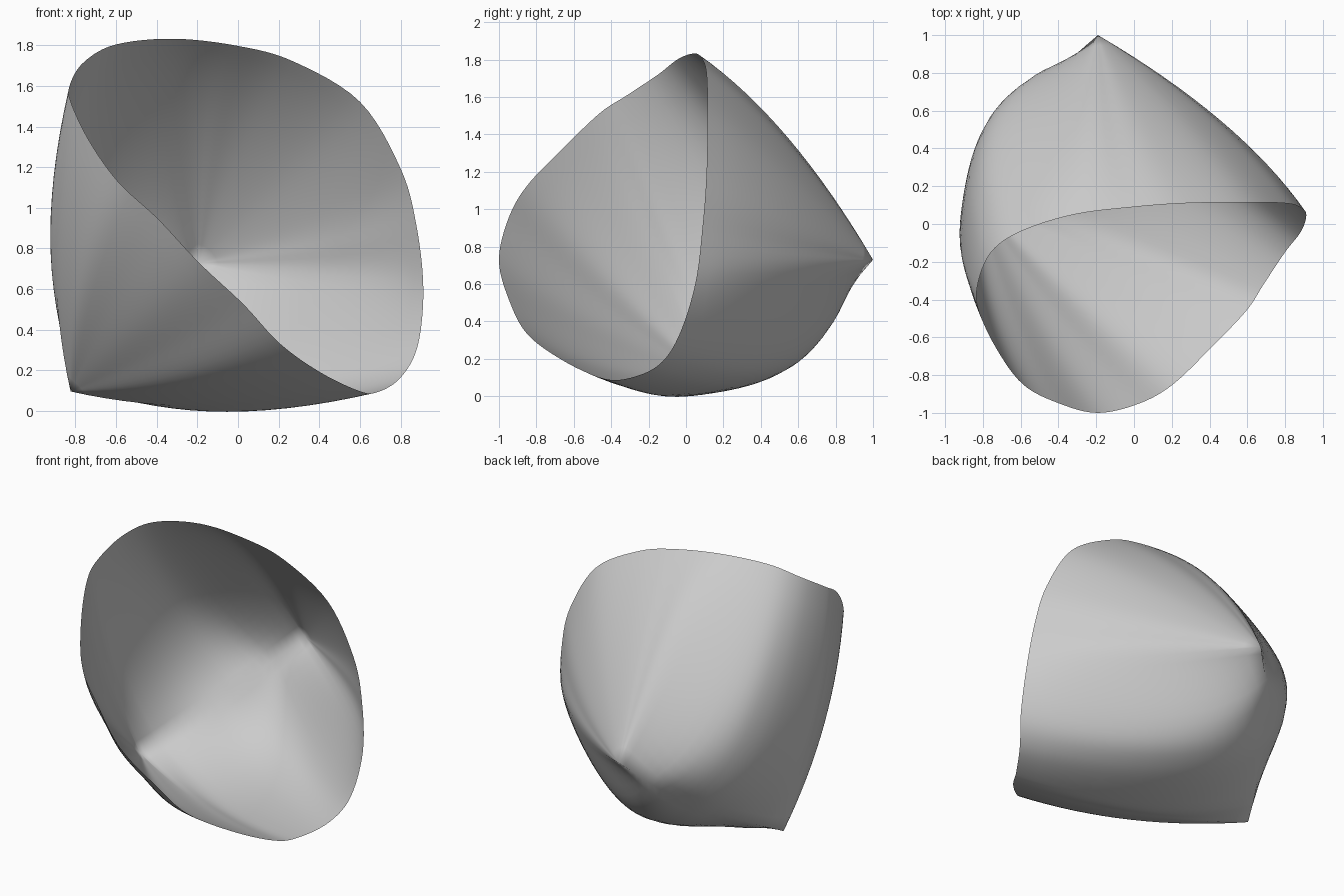
import bpy, bmesh, math
from mathutils import Vector

if "Cube" in bpy.data.objects:
    bpy.data.objects.remove(bpy.data.objects["Cube"])

R2 = math.sqrt(2)
RADIAL, SUB = 16, 6

# Half outlines as (depth along the diagonal mirror plane, y, sideways offset)
RIM = [(-.27, -1, 0), (-.26, -.95, .3), (-.27, -.85, .56), (-.23, -.66, .8),
       (-.16, -.46, 1), (-.1, -.32, 1.07), (.03, -.15, 1.1), (.2, -.04, 1.05),
       (.42, .05, .87), (.62, .09, .62), (.76, .11, .37), (.85, .115, 0)]
BELLY = [(-.75, -.47, 0), (-.75, -.45, .15), (-.76, -.4, .32), (-.75, -.28, .44),
         (-.73, -.15, .54), (-.75, .03, .55), (-.62, .4, .57), (-.4, .57, .56),
         (.1, .54, .52), (.23, .56, .38), (.3, .57, .23), (.34, .57, 0)]
LOW_TIP, HIGH_TIP = (-1.165, .12, 0), (-.27, 1, 0)
SPINE = [LOW_TIP] * 5 + [(-1.08, .24, 0), (-.78, .62, 0), (-.5, .86, 0)] + [HIGH_TIP] * 4


def closed_loop(half):
    """Mirror a half outline into a full loop."""
    pts = [Vector(p) for p in half]
    return pts + [Vector((p.x, p.y, -p.z)) for p in reversed(pts[1:-1])]


def resample(loop, smooth=True):
    out, n = [], len(loop)
    for i in range(n):
        a, b, c, d = (loop[(i + k) % n] for k in (-1, 0, 1, 2))
        for j in range(SUB):
            t = j / SUB
            if smooth:
                out.append(.5 * (2 * b + (c - a) * t + (2 * a - 5 * b + 4 * c - d) * t * t
                                 + (3 * b - a - 3 * c + d) * t ** 3))
            else:
                out.append(b.lerp(c, t))
    return out


def to_world(p):
    return Vector(((p.x - p.z) / R2, p.y, (p.x + p.z) / R2 + .92))


rim = resample(closed_loop(RIM))
belly = resample(closed_loop(BELLY))
spine = resample(closed_loop(SPINE), smooth=False)

# Open shell: curved ribs from the spine through the belly to the rim
bm = bmesh.new()
ribs = []
for s, m, r in zip(spine, belly, rim):
    c = 2 * m - .5 * (s + r)
    ribs.append([bm.verts.new(to_world(s * (1 - t) ** 2 + c * 2 * t * (1 - t) + r * t * t))
                 for t in (k / RADIAL for k in range(RADIAL + 1))])
for i, a in enumerate(ribs):
    b = ribs[(i + 1) % len(ribs)]
    for k in range(RADIAL):
        bm.faces.new((a[k], a[k + 1], b[k + 1], b[k]))
bmesh.ops.remove_doubles(bm, verts=bm.verts, dist=1e-4)
bmesh.ops.recalc_face_normals(bm, faces=bm.faces)
# Make the outside the front: the face furthest back must point to +y
back = max(bm.faces, key=lambda f: f.calc_center_median().y)
if back.normal.y < 0:
    bmesh.ops.reverse_faces(bm, faces=bm.faces)
for f in bm.faces:
    f.smooth = True

mesh = bpy.data.meshes.new("curved_shell")
bm.to_mesh(mesh)
bm.free()
shell = bpy.data.objects.new("curved_shell", mesh)
bpy.context.collection.objects.link(shell)

grey = bpy.data.materials.new("light_grey")
grey.diffuse_color = (.6, .6, .6, 1)
grey.use_nodes = True
grey.node_tree.nodes["Principled BSDF"].inputs["Base Color"].default_value = grey.diffuse_color
mesh.materials.append(grey)
